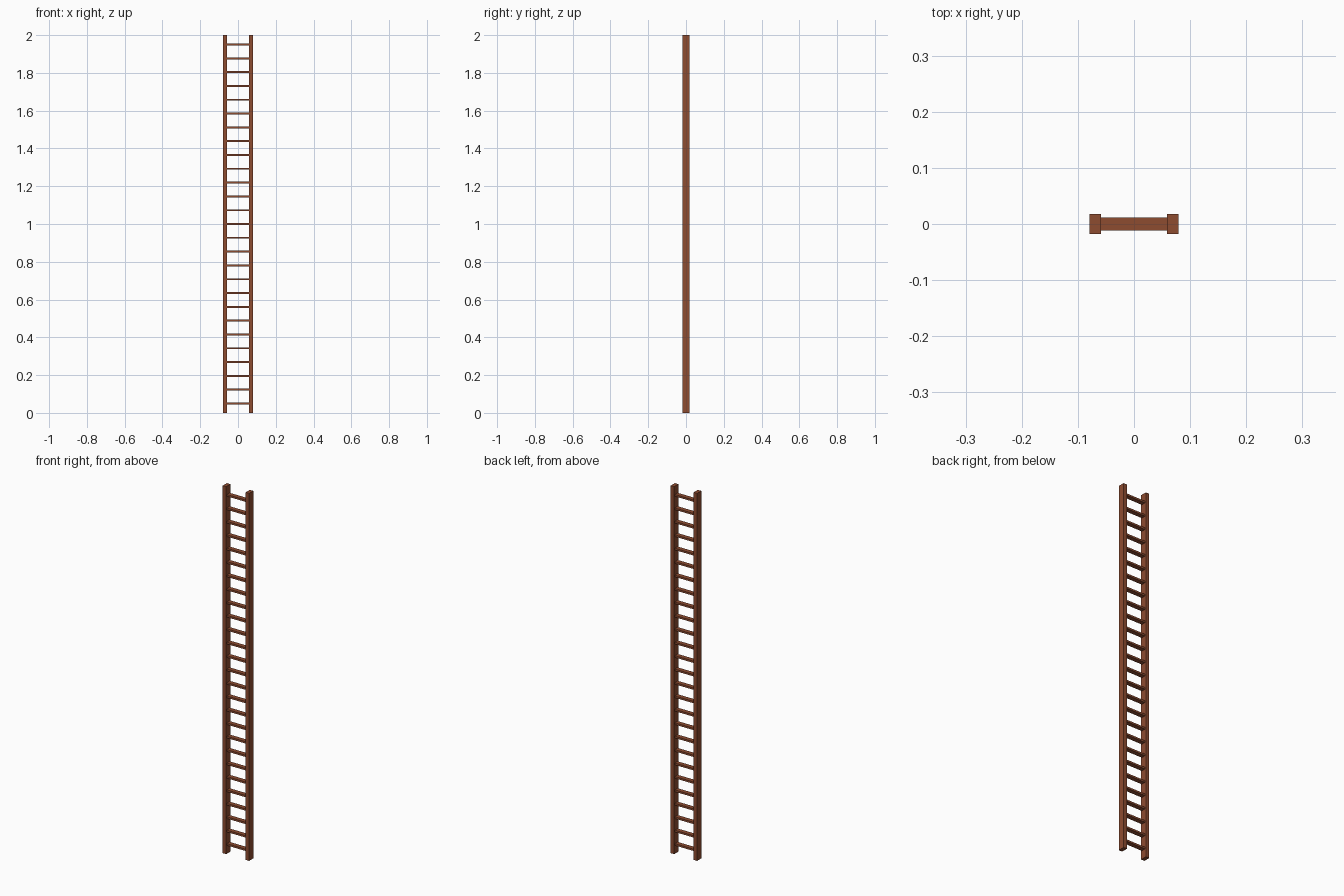
import bpy

if "Cube" in bpy.data.objects:
    bpy.data.objects.remove(bpy.data.objects["Cube"])

wood = bpy.data.materials.new("brown wood")
wood.diffuse_color = (0.27, 0.072, 0.03, 1)
wood.use_nodes = True
wood.node_tree.nodes["Principled BSDF"].inputs["Base Color"].default_value = wood.diffuse_color


def box(name, center, size):
    bpy.ops.mesh.primitive_cube_add(size=1, location=center)
    ob = bpy.context.object
    ob.name = name
    ob.scale = size
    bpy.ops.object.transform_apply(location=False, rotation=False, scale=True)
    ob.data.materials.append(wood)
    return ob


# Two upright rails
for side, x in (("left", -0.069), ("right", 0.069)):
    box(side + "_rail", (x, 0, 1), (0.021, 0.036, 2))

# Flat rungs, evenly spaced between the rails
COUNT = 27
for i in range(COUNT):
    z = 0.05 + 1.9 * i / (COUNT - 1)
    box(f"rung_{i + 1}", (0, 0, z), (0.12, 0.024, 0.01))
